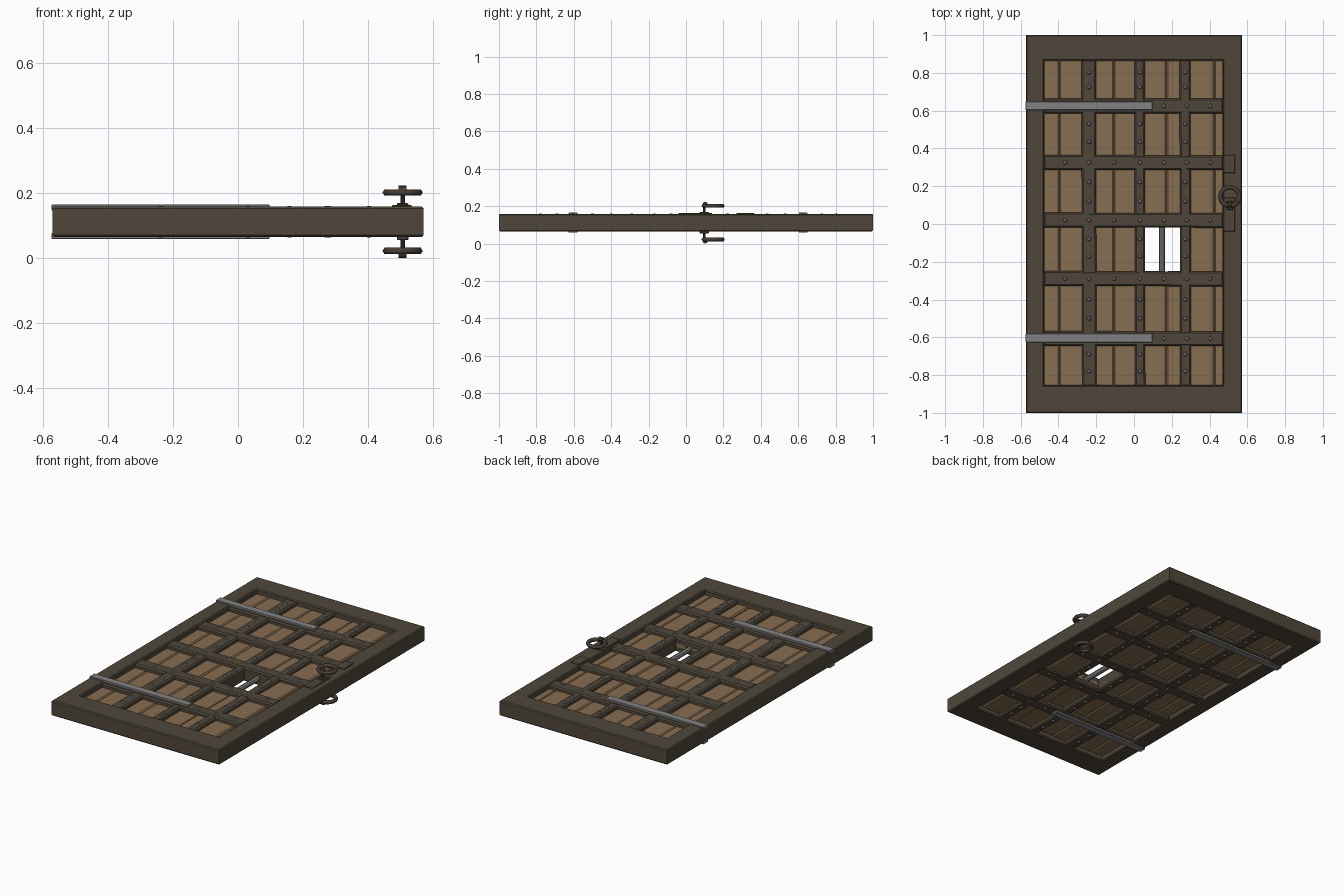
import bpy, bmesh, math, random
from mathutils import Vector, Matrix

if "Cube" in bpy.data.objects:
    bpy.data.objects.remove(bpy.data.objects["Cube"])

random.seed(4)
MID = 0.112          # middle plane of the door thickness


def material(name, rgb):
    m = bpy.data.materials.new(name)
    m.diffuse_color = (*rgb, 1)
    m.use_nodes = True
    m.node_tree.nodes["Principled BSDF"].inputs["Base Color"].default_value = m.diffuse_color
    return m


DARK_WOOD = material("dark_wood", (0.080, 0.062, 0.042))
PLANK_WOOD = material("plank_wood", (0.245, 0.155, 0.082))
STEEL = material("grey_steel", (0.225, 0.225, 0.225))
IRON = material("dark_iron", (0.062, 0.046, 0.036))


def finish(bm, name, mat, smooth=False):
    bmesh.ops.recalc_face_normals(bm, faces=bm.faces)
    me = bpy.data.meshes.new(name)
    bm.to_mesh(me)
    bm.free()
    me.materials.append(mat)
    ob = bpy.data.objects.new(name, me)
    bpy.context.collection.objects.link(ob)
    for p in me.polygons:
        p.use_smooth = smooth
    return ob


def box(name, x, y, z, mat, chamfer=0.0, turn=0.0):
    """Chamfered box from (min, max) ranges, optionally turned a little about z."""
    bm = bmesh.new()
    size = Vector((x[1] - x[0], y[1] - y[0], z[1] - z[0]))
    bmesh.ops.create_cube(bm, size=1)
    bmesh.ops.scale(bm, vec=size, verts=bm.verts)
    if chamfer:
        bmesh.ops.bevel(bm, geom=bm.edges[:], offset=chamfer, segments=1, affect='EDGES')
    bmesh.ops.rotate(bm, matrix=Matrix.Rotation(turn, 3, 'Z'), verts=bm.verts)
    bmesh.ops.translate(bm, vec=(sum(x) / 2, sum(y) / 2, sum(z) / 2), verts=bm.verts)
    return finish(bm, name, mat)


def cylinder(name, centre, radius, depth, mat, axis='Z', sides=10, top=None):
    bm = bmesh.new()
    bmesh.ops.create_cone(bm, cap_ends=True, segments=sides, radius1=radius,
                          radius2=radius if top is None else top, depth=depth)
    if axis != 'Z':
        bmesh.ops.rotate(bm, matrix=Matrix.Rotation(math.pi / 2, 3, 'X' if axis == 'Y' else 'Y'),
                         verts=bm.verts)
    bmesh.ops.translate(bm, vec=centre, verts=bm.verts)
    return finish(bm, name, mat)


# outer frame: rectangular loops swept into a closed ring
bm = bmesh.new()
c = 0.006
out, inn = (-0.572, 0.572, -1.0, 1.0), (-0.476, 0.470, -0.855, 0.865)
loops = []
for r, d, z in ((out, 0, 0.065 + c), (out, c, 0.065), (inn, -c, 0.065), (inn, 0, 0.065 + c),
                (inn, 0, 0.159 - c), (inn, -c, 0.159), (out, c, 0.159), (out, 0, 0.159 - c)):
    x0, x1, y0, y1 = r[0] + d, r[1] - d, r[2] + d, r[3] - d
    loops.append([bm.verts.new((x, y, z)) for x, y in ((x0, y0), (x1, y0), (x1, y1), (x0, y1))])
for i, a in enumerate(loops):
    b = loops[(i + 1) % len(loops)]
    for k in range(4):
        bm.faces.new((a[k], a[(k + 1) % 4], b[(k + 1) % 4], b[k]))
finish(bm, "door_frame", DARK_WOOD)

# planks, split around the window in the third column
edges = [-0.482, -0.395, -0.24, -0.107, 0.05, 0.172, 0.25, 0.425, 0.476]
for i, (xa, xb) in enumerate(zip(edges, edges[1:])):
    spans = [(-0.86, -0.25), (-0.012, 0.87)] if xa in (0.05, 0.172) else [(-0.86, 0.87)]
    for ya, yb in spans:
        h = 0.019 + random.uniform(-0.003, 0.003)
        box(f"plank_{i}", (xa, xb), (ya, yb), (MID - h, MID + h), PLANK_WOOD, 0.007)

# lattice bars
rows = [0.625, 0.325, 0.02, -0.29, -0.607]
cols = [(-0.238, 0.076), (0.031, 0.054), (0.272, 0.058)]
BAR = (0.070, 0.154)
for i, y in enumerate(rows):
    box(f"cross_bar_{i}", (-0.48, 0.475), (y - 0.039, y + 0.039), BAR, DARK_WOOD, 0.008,
        random.uniform(-0.004, 0.004))
for i, (x, w) in enumerate(cols):
    box(f"upright_bar_{i}", (x - w / 2, x + w / 2), (-0.86, 0.87), (BAR[0] + 0.001, BAR[1] - 0.001),
        DARK_WOOD, 0.008, random.uniform(-0.003, 0.003))

# window bar
cylinder("window_bar", (0.148, -0.13, MID), 0.016, 0.25, STEEL, 'Y', 8)

# both faces: side = 1 is the top face, -1 the underside
row_rivets = [-0.365, -0.238, -0.106, 0.031, 0.158, 0.280, 0.403]
col_rivets = [0.804, 0.725, 0.53, 0.434, 0.222, 0.12, -0.08, -0.17, -0.40, -0.50, -0.69, -0.78]
for side in (1, -1):
    tag = "top" if side > 0 else "under"

    def zr(a, b):
        """z range measured outwards from the middle plane"""
        return tuple(sorted((MID + side * a, MID + side * b)))

    # hinge straps
    for y in (0.626, -0.604):
        box(f"hinge_strap_{tag}", (-0.574, 0.097), (y - 0.023, y + 0.023), zr(0.035, 0.0535),
            STEEL, 0.002)

    # rivets
    points = [(x, y) for y in rows for x in row_rivets
              if not (y in (rows[0], rows[4]) and x < 0.1)]
    points += [(x, y) for x, w in cols for y in col_rivets]
    bm = bmesh.new()
    for x, y in points:
        r = bmesh.ops.create_cone(bm, cap_ends=True, segments=6, depth=0.008,
                                  radius1=0.013 if side > 0 else 0.007,
                                  radius2=0.007 if side > 0 else 0.013)
        bmesh.ops.translate(bm, vec=(x, y, MID + side * 0.044), verts=r["verts"])
    finish(bm, f"rivets_{tag}", STEEL)

    # handle: base, post, eye and ring
    hx, hy = 0.507, 0.098
    box(f"handle_base_{tag}", (hx - 0.018, hx + 0.018), (hy - 0.025, hy + 0.025), zr(0.044, 0.057),
        IRON, 0.003)
    cylinder(f"handle_post_{tag}", (hx, hy, MID + side * 0.077), 0.007, 0.060, IRON)
    cylinder(f"handle_eye_{tag}", (hx, hy + 0.005, MID + side * 0.0985), 0.0135, 0.024, IRON,
             'X', 8)
    bm = bmesh.new()
    n, m, prev, first = 24, 6, None, None
    rings = []
    for k in range(n):
        a = math.tau * k / n
        ring = []
        for j in range(m):
            b = math.tau * j / m
            rad = 0.050 + 0.012 * math.cos(b)
            ring.append(bm.verts.new((hx + rad * math.cos(a), 0.145 + rad * math.sin(a),
                                      MID + side * 0.090 + 0.0115 * math.sin(b))))
        rings.append(ring)
    for k in range(n):
        a, b = rings[k], rings[(k + 1) % n]
        for j in range(m):
            bm.faces.new((a[j], b[j], b[(j + 1) % m], a[(j + 1) % m]))
    finish(bm, f"handle_ring_{tag}", IRON, True)

# thin raised wooden plates on the lock side
for ya, yb in ((-0.04, 0.14), (0.27, 0.365)):
    box("lock_plate", (0.475, 0.535), (ya, yb), (0.150, 0.164), DARK_WOOD, 0.002)
